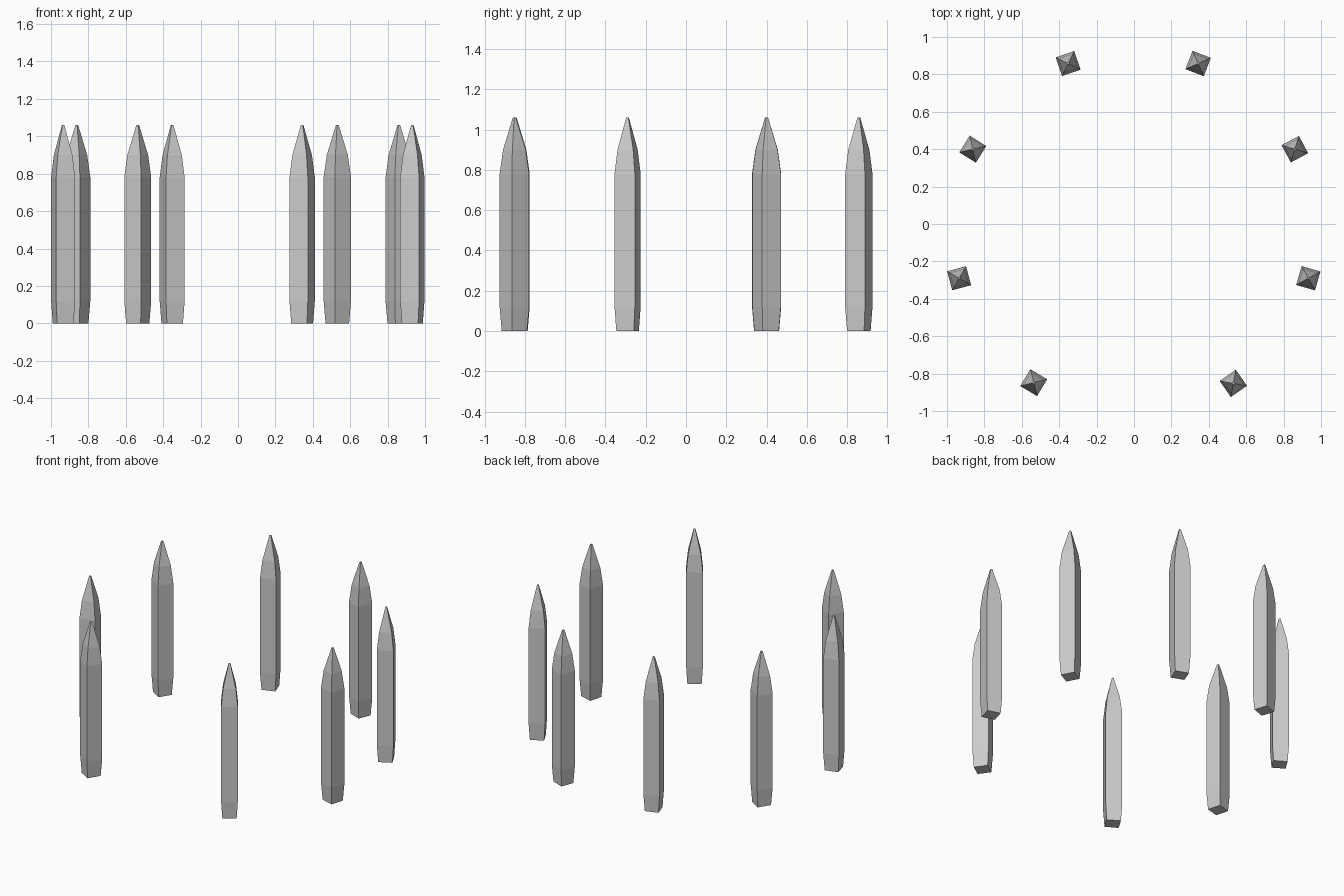
import bpy, bmesh
from math import radians, sqrt

if "Cube" in bpy.data.objects:
    bpy.data.objects.remove(bpy.data.objects["Cube"])

SIDE = 0.105  # width of the square post
# (height, scale of the square section), from foot to blunt tip
PROFILE = [(0, 0.86), (0.12, 1), (0.78, 1), (0.90, 0.77), (1.06, 0.10)]


def make_post(name, x, y, turn):
    bm = bmesh.new()
    # square foot, then extrude ring by ring up to the tip
    half = SIDE / 2 * PROFILE[0][1]
    ring = [bm.verts.new((sx * half, sy * half, 0))
            for sx, sy in ((-1, -1), (1, -1), (1, 1), (-1, 1))]
    bm.faces.new(ring[::-1])
    for z, scale in PROFILE[1:]:
        half = SIDE / 2 * scale
        upper = [bm.verts.new((sx * half, sy * half, z))
                 for sx, sy in ((-1, -1), (1, -1), (1, 1), (-1, 1))]
        for i in range(4):
            j = (i + 1) % 4
            bm.faces.new((ring[i], ring[j], upper[j], upper[i]))
        ring = upper
    bm.faces.new(ring)
    mesh = bpy.data.meshes.new(name)
    bm.to_mesh(mesh)
    bm.free()
    post = bpy.data.objects.new(name, mesh)
    post.location = (x, y, 0)
    post.rotation_euler.z = radians(turn)
    bpy.context.collection.objects.link(post)


# ring of posts: name, x, y, turn for the right and left sides
POSTS = [
    ("back_post", 0.343, 0.858, -21, -0.352, 0.858, 19),
    ("back_side_post", 0.860, 0.400, 28, -0.862, 0.400, -32),
    ("front_side_post", 0.932, -0.290, -16, -0.935, -0.290, 15),
    ("front_post", 0.531, -0.852, 35, -0.536, -0.848, -31),
]
for name, rx, ry, rt, lx, ly, lt in POSTS:
    make_post(name + "_right", rx, ry, rt)
    make_post(name + "_left", lx, ly, lt)
